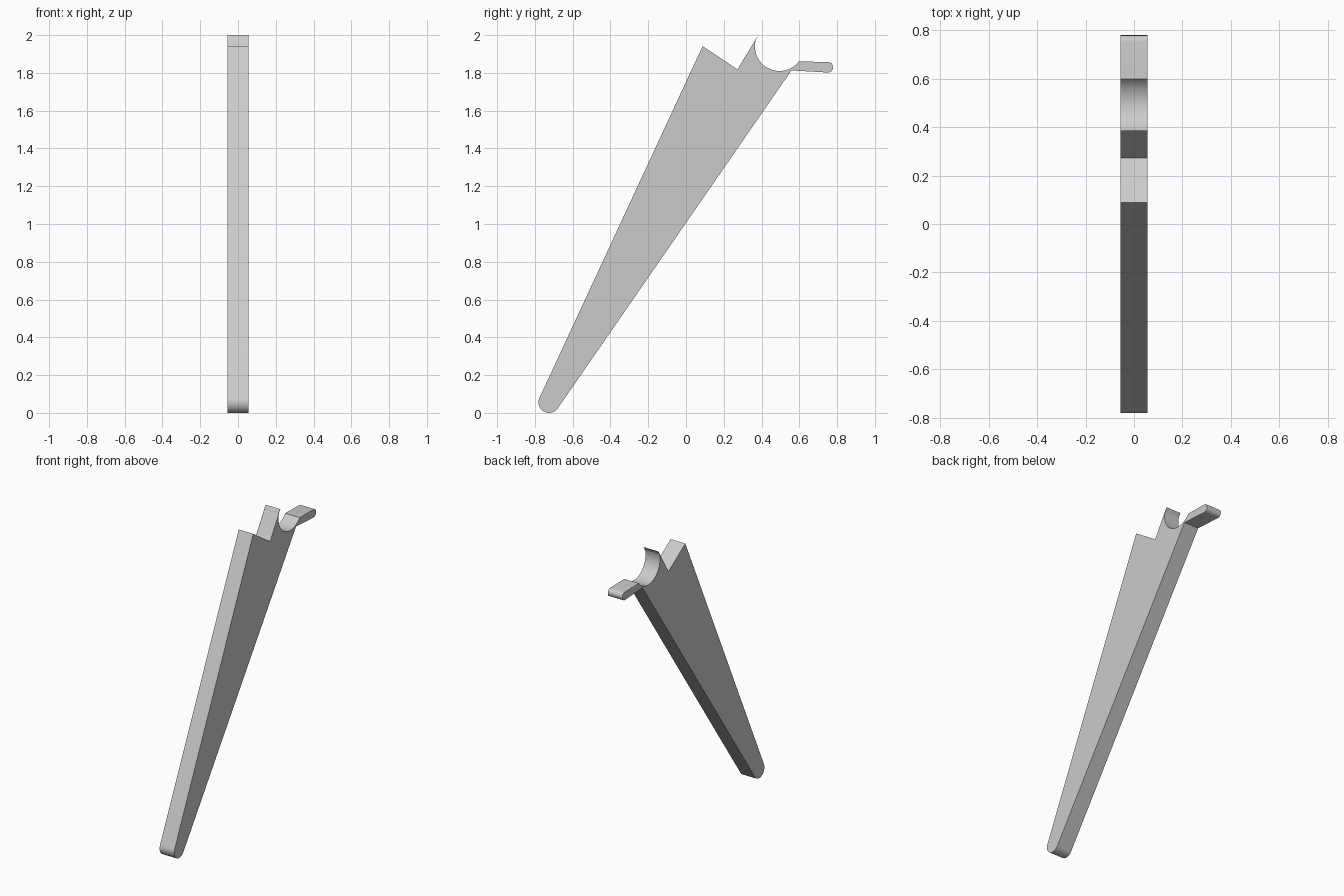
import bpy, bmesh
from math import cos, sin, radians

cube = bpy.data.objects.get("Cube")
if cube:
    bpy.data.objects.remove(cube, do_unlink=True)

HALF_WIDTH = 0.056


def arc(y, z, r, start, end, steps):
    """Points on a circular arc in the side plane, angles in degrees."""
    angles = [radians(start + (end - start) * i / steps) for i in range(steps + 1)]
    return [(y + r * cos(a), z + r * sin(a)) for a in angles]


# Single grey material
grey = bpy.data.materials.new("plain_grey")
grey.use_nodes = True
colour = (0.6, 0.6, 0.6, 1)
grey.diffuse_color = colour
grey.node_tree.nodes["Principled BSDF"].inputs["Base Color"].default_value = colour

# Side outline: rounded foot, notched top, round cradle, rounded rear tab
outline = arc(-0.725, 0.056, 0.056, 325, 155, 24)
outline += [(0.088, 1.942), (0.273, 1.818)]
outline += [(0.385, 2.0)] + arc(0.495, 1.94, 0.13, 160, 322, 32)
outline += arc(0.751, 1.83, 0.028, 87, -93, 16)
outline += [(0.558, 1.813)]

# Extrude the outline across the width
bm = bmesh.new()
side = bm.faces.new([bm.verts.new((-HALF_WIDTH, y, z)) for y, z in outline])
extruded = bmesh.ops.extrude_face_region(bm, geom=[side], use_keep_orig=True)
moved = [g for g in extruded["geom"] if isinstance(g, bmesh.types.BMVert)]
bmesh.ops.translate(bm, verts=moved, vec=(2 * HALF_WIDTH, 0, 0))
bmesh.ops.recalc_face_normals(bm, faces=bm.faces)

mesh = bpy.data.meshes.new("tapered_leg")
bm.to_mesh(mesh)
bm.free()
mesh.materials.append(grey)
leg = bpy.data.objects.new("tapered_leg", mesh)
bpy.context.collection.objects.link(leg)

# Smooth the rounded parts, keep the edges sharp
bpy.ops.object.select_all(action="DESELECT")
leg.select_set(True)
bpy.context.view_layer.objects.active = leg
bpy.ops.object.shade_smooth_by_angle(angle=radians(30))
